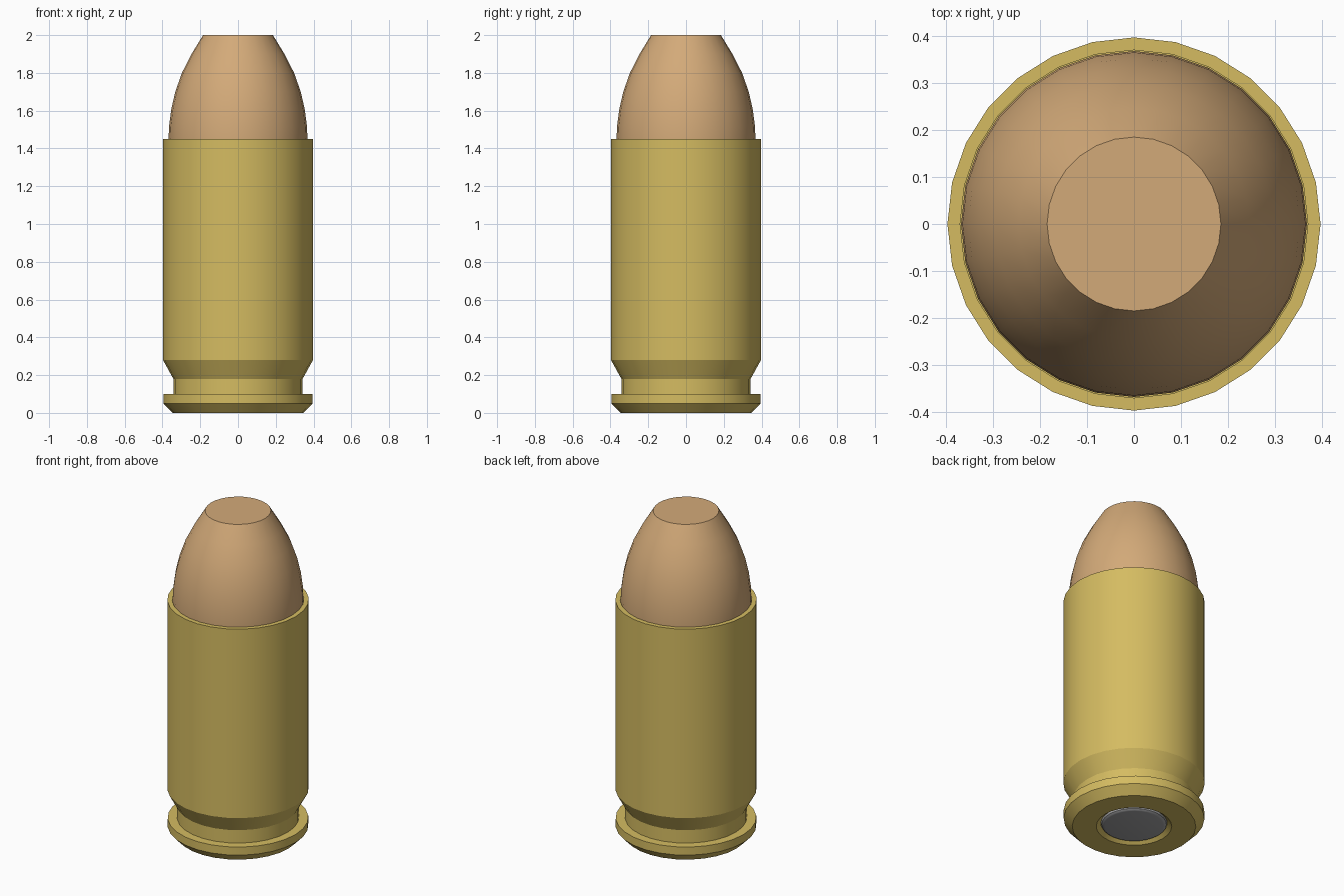
import bpy, bmesh, math

if "Cube" in bpy.data.objects:
    bpy.data.objects.remove(bpy.data.objects["Cube"])

SIDES = 28


def material(name, rgb):
    m = bpy.data.materials.new(name)
    m.diffuse_color = (*rgb, 1)
    m.use_nodes = True
    m.node_tree.nodes["Principled BSDF"].inputs["Base Color"].default_value = m.diffuse_color
    return m


def lathe(name, profile, mat):
    """Revolve an (r, z) profile around z; r = 0 collapses to a pole."""
    bm = bmesh.new()
    rings = []
    for r, z in profile:
        if r == 0:
            rings.append([bm.verts.new((0, 0, z))] * SIDES)
        else:
            rings.append([bm.verts.new((r * math.cos(2 * math.pi * i / SIDES),
                                        r * math.sin(2 * math.pi * i / SIDES), z))
                          for i in range(SIDES)])
    for a, b in zip(rings, rings[1:]):
        for i in range(SIDES):
            j = (i + 1) % SIDES
            corners = list(dict.fromkeys((a[i], a[j], b[j], b[i])))
            bm.faces.new(corners)
    bmesh.ops.recalc_face_normals(bm, faces=bm.faces)
    mesh = bpy.data.meshes.new(name)
    bm.to_mesh(mesh)
    bm.free()
    mesh.materials.append(mat)
    obj = bpy.data.objects.new(name, mesh)
    bpy.context.collection.objects.link(obj)
    bpy.ops.object.select_all(action='DESELECT')
    obj.select_set(True)
    bpy.context.view_layer.objects.active = obj
    bpy.ops.object.shade_smooth_by_angle(angle=math.radians(25))
    return obj


brass = material("brass", (0.66, 0.50, 0.12))
copper = material("copper", (0.65, 0.40, 0.19))
steel = material("grey steel", (0.36, 0.36, 0.37))

# Casing: recessed base pocket, bevelled rim, groove, body wall and open mouth
lathe("casing", [(0, 0.06), (0.187, 0.06), (0.187, 0.02), (0.212, 0.0),
                 (0.347, 0.0), (0.395, 0.05), (0.395, 0.10), (0.342, 0.10),
                 (0.342, 0.18), (0.397, 0.28), (0.397, 1.45), (0.37, 1.45),
                 (0.37, 1.30), (0, 1.30)], brass)

# Rounded nose with a flat tip
lathe("nose", [(0, 1.32), (0.368, 1.32), (0.368, 1.45), (0.365, 1.52),
               (0.353, 1.61), (0.332, 1.70), (0.297, 1.80), (0.246, 1.90),
               (0.185, 2.0), (0, 2.0)], copper)

# Base disc with a softened edge
lathe("base_disc", [(0, 0.058), (0.186, 0.058), (0.186, 0.022), (0.182, 0.011),
                    (0.174, 0.005), (0.165, 0.003), (0, 0.003)], steel)
